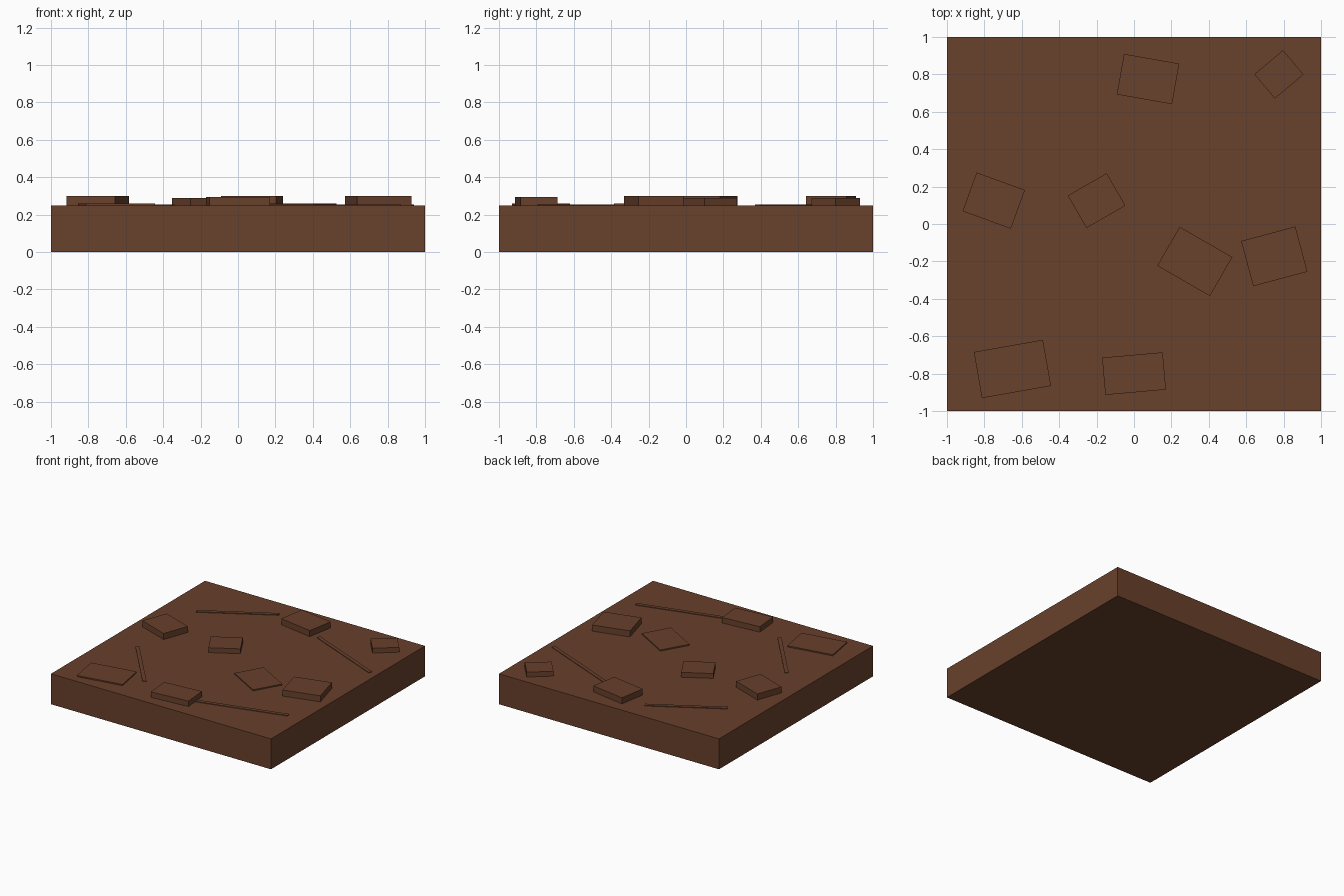
import bpy
from math import radians

cube = bpy.data.objects.get("Cube")
if cube:
    bpy.data.objects.remove(cube, do_unlink=True)

brown = bpy.data.materials.new("earth brown")
brown.use_nodes = True
colour = (0.14, 0.052, 0.025, 1)
brown.diffuse_color = colour
brown.node_tree.nodes["Principled BSDF"].inputs["Base Color"].default_value = colour

TOP = 0.25    # top of the ground slab
SINK = 0.01   # how far the details reach into it


def box(name, x, y, width, depth, bottom, top, angle=0):
    bpy.ops.mesh.primitive_cube_add(
        size=1, location=(x, y, (bottom + top) / 2),
        rotation=(0, 0, radians(angle)))
    ob = bpy.context.object
    ob.name = name
    ob.scale = (width, depth, top - bottom)
    ob.data.materials.append(brown)
    return ob


# Ground slab
box("ground_slab", 0, 0, 2, 2, 0, TOP)

# Raised clods and flat plates: x, y, width, depth, height, angle
clods = [
    (0.075, 0.775, 0.30, 0.22, 0.05, -10),
    (0.775, 0.80, 0.20, 0.17, 0.04, 40),
    (-0.75, 0.125, 0.275, 0.22, 0.05, -20),
    (-0.20, 0.125, 0.24, 0.20, 0.04, 30),
    (0.75, -0.173, 0.30, 0.25, 0.05, 15),
    (0, -0.80, 0.325, 0.20, 0.045, 5),
    (0.325, -0.20, 0.325, 0.24, 0.01, -30),
    (-0.65, -0.775, 0.375, 0.25, 0.01, 10),
]
for i, (x, y, w, d, h, a) in enumerate(clods, 1):
    kind = "raised_clod" if h > 0.02 else "flat_plate"
    box(f"{kind}_{i}", x, y, w, d, TOP - SINK, TOP + h, a)

# Thin strips lying on the ground: x, y, length, angle
strips = [
    (-0.475, 0.675, 0.62, 30),
    (0.60, 0.525, 0.73, -23),
    (-0.55, -0.475, 0.62, -50),
    (0.50, -0.685, 0.76, 15),
]
for i, (x, y, length, a) in enumerate(strips, 1):
    box(f"ground_strip_{i}", x, y, length, 0.03, TOP - SINK, TOP + 0.005, a)
